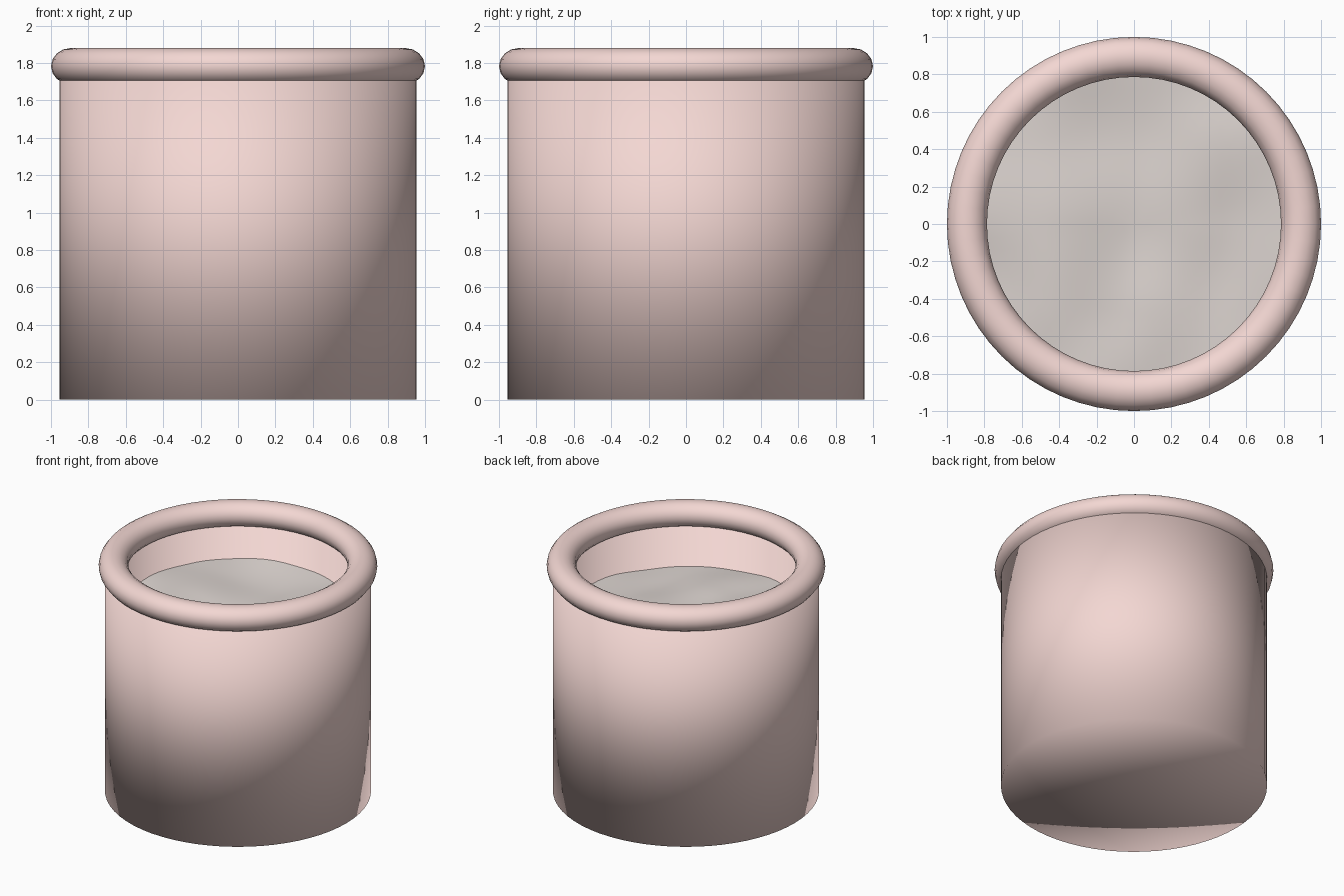
import bpy, bmesh, math
from mathutils import Vector, noise

if "Cube" in bpy.data.objects:
    bpy.data.objects.remove(bpy.data.objects["Cube"])


def material(name, color):
    m = bpy.data.materials.new(name)
    m.diffuse_color = (*color, 1)
    m.use_nodes = True
    m.node_tree.nodes["Principled BSDF"].inputs["Base Color"].default_value = m.diffuse_color
    return m


def lathe(name, profile, sides, mat, closed=False):
    """Revolve an (r, z) profile about z; r = 0 points become single pole vertices."""
    bm = bmesh.new()
    rings = []
    for r, z in profile:
        if r == 0:
            rings.append([bm.verts.new((0, 0, z))] * sides)
        else:
            rings.append([bm.verts.new((r * math.cos(2 * math.pi * i / sides),
                                        r * math.sin(2 * math.pi * i / sides), z))
                          for i in range(sides)])
    pairs = list(zip(rings, rings[1:])) + ([(rings[-1], rings[0])] if closed else [])
    for a, b in pairs:
        for i in range(sides):
            j = (i + 1) % sides
            bm.faces.new(list(dict.fromkeys((a[i], a[j], b[j], b[i]))))
    bmesh.ops.recalc_face_normals(bm, faces=bm.faces)
    for f in bm.faces:
        f.smooth = True
    mesh = bpy.data.meshes.new(name)
    bm.to_mesh(mesh)
    bm.free()
    mesh.materials.append(mat)
    obj = bpy.data.objects.new(name, mesh)
    bpy.context.collection.objects.link(obj)
    return obj


pink = material("pink_clay", (0.90, 0.68, 0.65))
grey = material("pale_soil", (0.73, 0.67, 0.64))

# Thick-walled cup, shaded smooth across its edges
lathe("pot_body", [(0, 0), (0.955, 0), (0.955, 1.78), (0.83, 1.78), (0.83, 0.12), (0, 0.12)],
      64, pink)

# Rounded rim sitting over the wall
rim = [(0.893 + 0.107 * math.cos(2 * math.pi * k / 16),
        1.783 + 0.097 * math.sin(2 * math.pi * k / 16)) for k in range(16)]
lathe("rim", rim, 64, pink, closed=True)

# Lumpy soil surface, a little lower toward the front right
rings = 14
soil = lathe("soil", [(0, 1.42)] + [(0.84 * k / rings, 1.42) for k in range(1, rings + 1)],
             64, grey)
for v in soil.data.vertices:
    x, y = v.co.x, v.co.y
    lump = noise.noise(Vector((x * 2.2 + 3, y * 2.2 + 1, 0.5)))
    v.co.z += 0.045 * lump - 0.03 * (x - y) * 0.707
if sum(p.normal.z for p in soil.data.polygons) < 0:
    soil.data.flip_normals()
